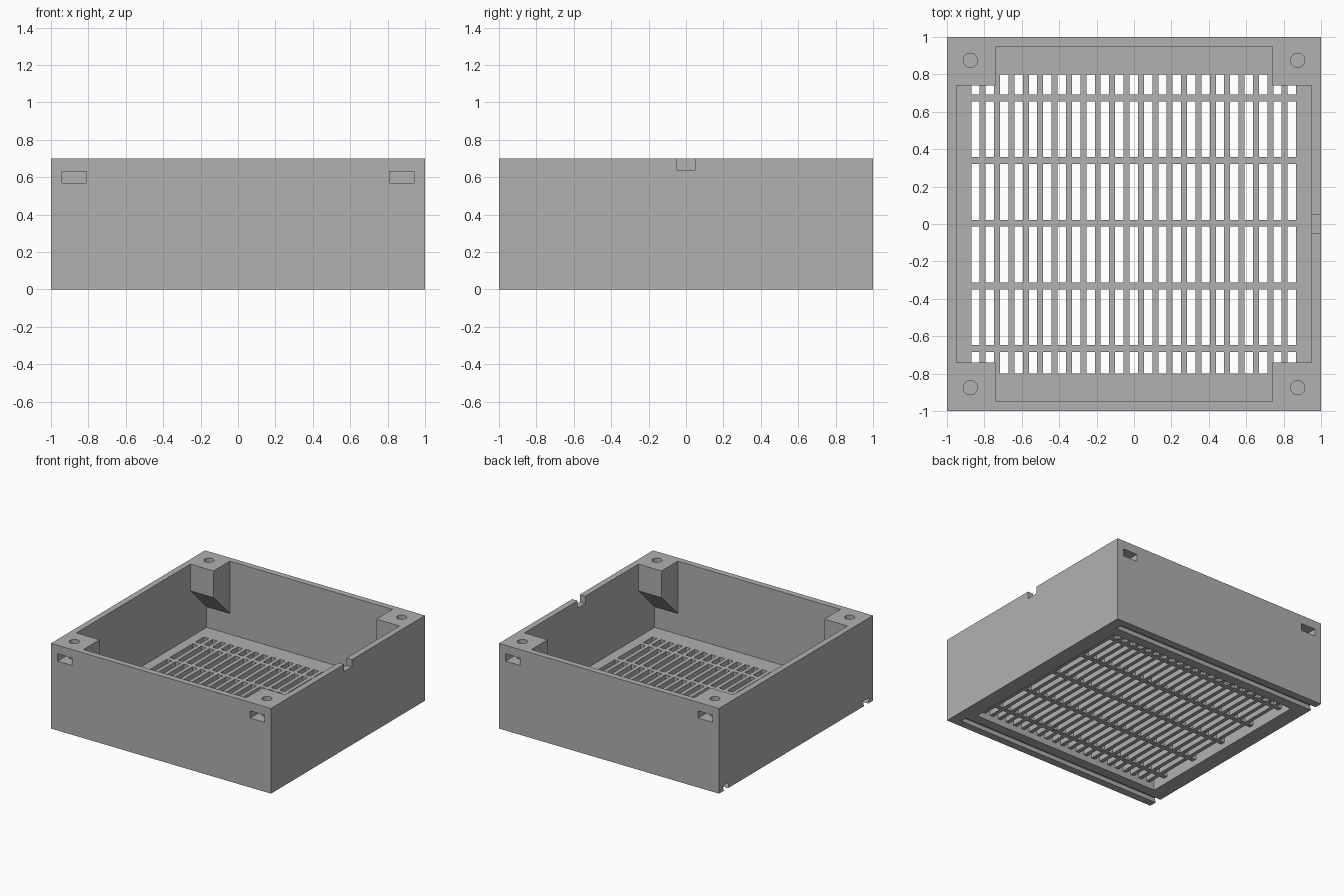
import bpy
import bmesh
from mathutils import Matrix, Vector

if "Cube" in bpy.data.objects:
    bpy.data.objects.remove(bpy.data.objects["Cube"], do_unlink=True)

grey = bpy.data.materials.new("plain grey")
grey.use_nodes = True
grey.diffuse_color = (0.44, 0.44, 0.44, 1)
grey.node_tree.nodes["Principled BSDF"].inputs["Base Color"].default_value = grey.diffuse_color

SIGNS = [(sx, sy) for sx in (-1, 1) for sy in (-1, 1)]


def add_box(bm, x, y, z):
    """Box from (low, high) pairs, in any order."""
    lo = Vector([min(p) for p in (x, y, z)])
    hi = Vector([max(p) for p in (x, y, z)])
    place = Matrix.Translation((lo + hi) / 2) @ Matrix.Diagonal((*(hi - lo), 1))
    bmesh.ops.create_cube(bm, size=1, matrix=place)


def add_prism(bm, profile, x0, x1):
    """Extrude a (y, z) profile along x."""
    face = bm.faces.new([bm.verts.new((x0, y, z)) for y, z in profile])
    moved = bmesh.ops.extrude_face_region(bm, geom=[face])["geom"]
    verts = [v for v in moved if isinstance(v, bmesh.types.BMVert)]
    bmesh.ops.translate(bm, verts=verts, vec=(x1 - x0, 0, 0))


def make(name, bm):
    bmesh.ops.recalc_face_normals(bm, faces=bm.faces)
    mesh = bpy.data.meshes.new(name)
    bm.to_mesh(mesh)
    bm.free()
    mesh.materials.append(grey)
    obj = bpy.data.objects.new(name, mesh)
    bpy.context.collection.objects.link(obj)
    return obj


def combine(body, name, bm, operation="DIFFERENCE"):
    """Apply a boolean with a temporary helper object."""
    helper = make(name, bm)
    helper.hide_render = True
    mod = body.modifiers.new(name, "BOOLEAN")
    mod.operation = operation
    mod.solver = "EXACT"
    mod.object = helper
    bpy.context.view_layer.objects.active = body
    bpy.ops.object.modifier_apply(modifier=mod.name)
    bpy.data.objects.remove(helper, do_unlink=True)


# Outer block
bm = bmesh.new()
add_box(bm, (-1, 1), (-1, 1), (0, 0.7))
body = make("vented_tray", bm)

# Open cavity
bm = bmesh.new()
add_box(bm, (-0.95, 0.95), (-0.95, 0.95), (0.1, 0.9))
combine(body, "cavity", bm)

# Corner screw posts, with undersides sloping down to the front and back walls
bm = bmesh.new()
for sx, sy in SIGNS:
    profile = [(0.74, 0.7), (0.74, 0.48), (0.95, 0.27), (0.97, 0.25), (0.97, 0.7)]
    add_prism(bm, [(sy * y, z) for y, z in profile], sx * 0.74, sx * 0.97)
combine(body, "corner_posts", bm, "UNION")

# Vertical screw holes
bm = bmesh.new()
for sx, sy in SIGNS:
    bmesh.ops.create_cone(bm, cap_ends=True, segments=24, radius1=0.038, radius2=0.038,
                          depth=0.5, matrix=Matrix.Translation((sx * 0.875, sy * 0.875, 0.72)))
combine(body, "screw_holes", bm)

# Nut slots in front and back, and the cable notch in one side wall
bm = bmesh.new()
for sx, sy in SIGNS:
    add_box(bm, (sx * 0.81, sx * 0.94), (sy * 0.81, sy * 1.1), (0.57, 0.63))
add_box(bm, (0.93, 1.1), (-0.05, 0.05), (0.64, 0.8))
combine(body, "wall_slots", bm)

# Recess under the grille, and two dovetail grooves open at one end
bm = bmesh.new()
add_box(bm, (-0.87, 0.87), (-0.8, 0.8), (-0.1, 0.05))
for sy in (-1, 1):
    profile = [(0.885, -0.01), (0.87, 0.045), (0.95, 0.045), (0.935, -0.01)]
    add_prism(bm, [(sy * y, z) for y, z in profile], -1.1, 0.91)
combine(body, "underside_cuts", bm)

# Grille slots, split into rows by five crossbars
bm = bmesh.new()
bars = [0.335 * i + 0.004 for i in range(-2, 3)]
starts = [-0.8] + [b + 0.018 for b in bars]
ends = [b - 0.018 for b in bars] + [0.8]
for i in range(23):
    x = -0.87 + i * 0.0769
    for y0, y1 in zip(starts, ends):
        add_box(bm, (x, x + 0.045), (y0, y1), (0.02, 0.15))
combine(body, "grille_slots", bm)
